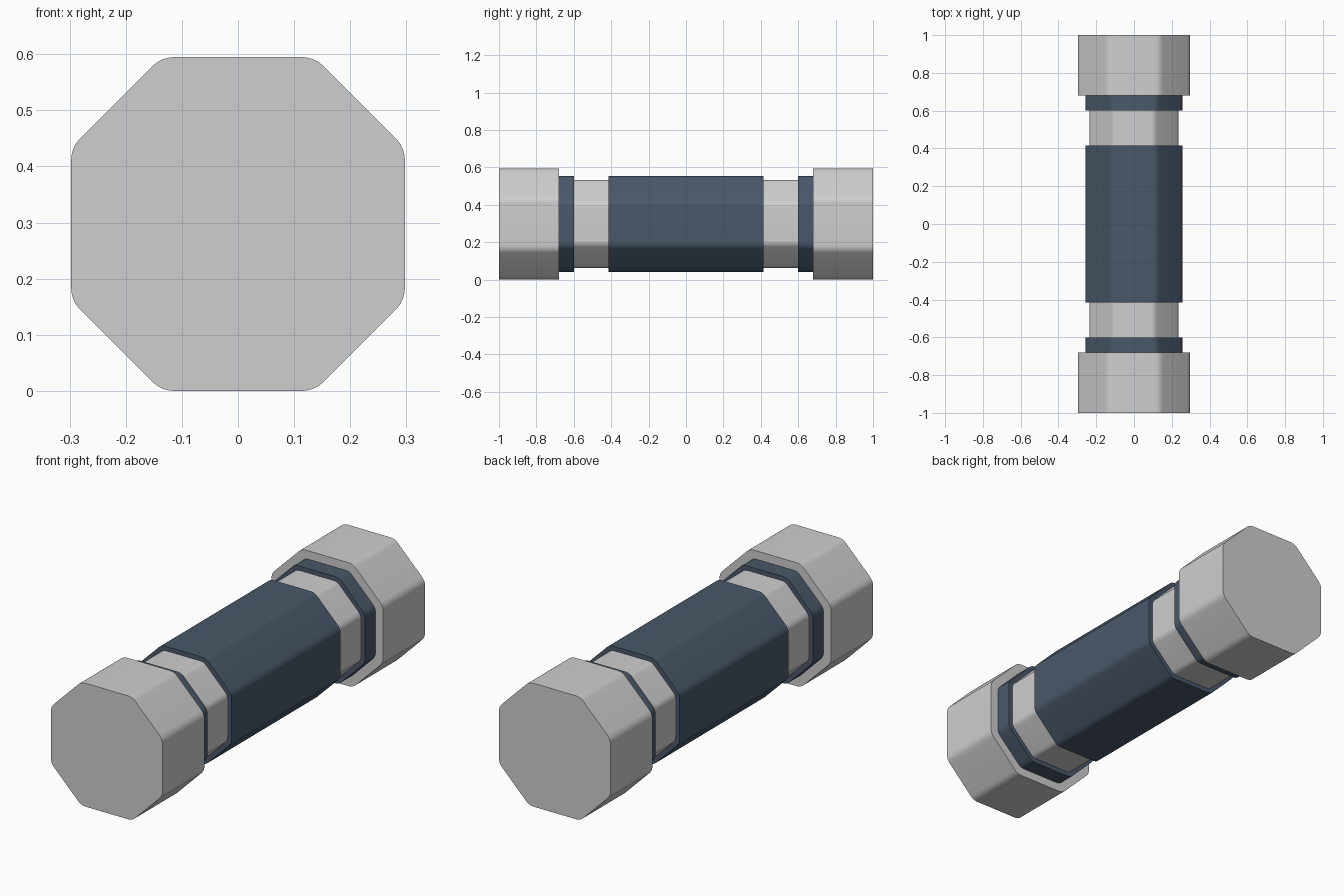
import bpy, bmesh, math
from mathutils import Vector

if "Cube" in bpy.data.objects:
    bpy.data.objects.remove(bpy.data.objects["Cube"])

CENTRE_Z = 0.2975


def material(name, rgb):
    m = bpy.data.materials.new(name)
    m.diffuse_color = (*rgb, 1)
    m.use_nodes = True
    m.node_tree.nodes["Principled BSDF"].inputs["Base Color"].default_value = m.diffuse_color
    return m


grey = material("light grey", (0.62, 0.62, 0.62))
slate = material("dark slate blue", (0.068, 0.098, 0.142))


def octagon(r, steps=5):
    """Octagon section of half-width r with rounded corners."""
    c = 0.458 * r
    base = [Vector(p) for p in ((r, -c), (r, c), (c, r), (-c, r),
                                (-r, c), (-r, -c), (-c, -r), (c, -r))]
    pts = []
    for i, p in enumerate(base):
        a = p + (base[i - 1] - p).normalized() * 0.08 * r
        b = p + (base[(i + 1) % 8] - p).normalized() * 0.08 * r
        for k in range(steps + 1):
            t = k / steps
            pts.append(a * (1 - t) ** 2 + p * 2 * t * (1 - t) + b * t * t)
    return pts


def bar(name, r, y0, y1, mat):
    """Rounded octagonal bar along y."""
    bm = bmesh.new()
    rings = [[bm.verts.new((p.x, y, CENTRE_Z + p.y)) for p in octagon(r)]
             for y in (y0, y1)]
    n = len(rings[0])
    for i in range(n):
        j = (i + 1) % n
        bm.faces.new((rings[0][i], rings[0][j], rings[1][j], rings[1][i]))
    for ring in rings:
        bm.faces.new(ring)
    bmesh.ops.recalc_face_normals(bm, faces=bm.faces)
    # smooth sides, flat ends with sharp rims
    for f in bm.faces:
        f.smooth = len(f.verts) == 4
    for e in bm.edges:
        e.smooth = e.calc_face_angle(0) < math.radians(40)
    me = bpy.data.meshes.new(name)
    bm.to_mesh(me)
    bm.free()
    me.materials.append(mat)
    bpy.context.collection.objects.link(bpy.data.objects.new(name, me))


# central grip
bar("grip", 0.257, -0.415, 0.415, slate)

# neck, collar and end weight on both ends
for side, s in (("front", -1), ("back", 1)):
    bar(side + "_neck", 0.236, s * 0.415, s * 0.60, grey)
    bar(side + "_collar", 0.257, s * 0.60, s * 0.68, slate)
    bar(side + "_weight", 0.2975, s * 0.68, s * 1.0, grey)
